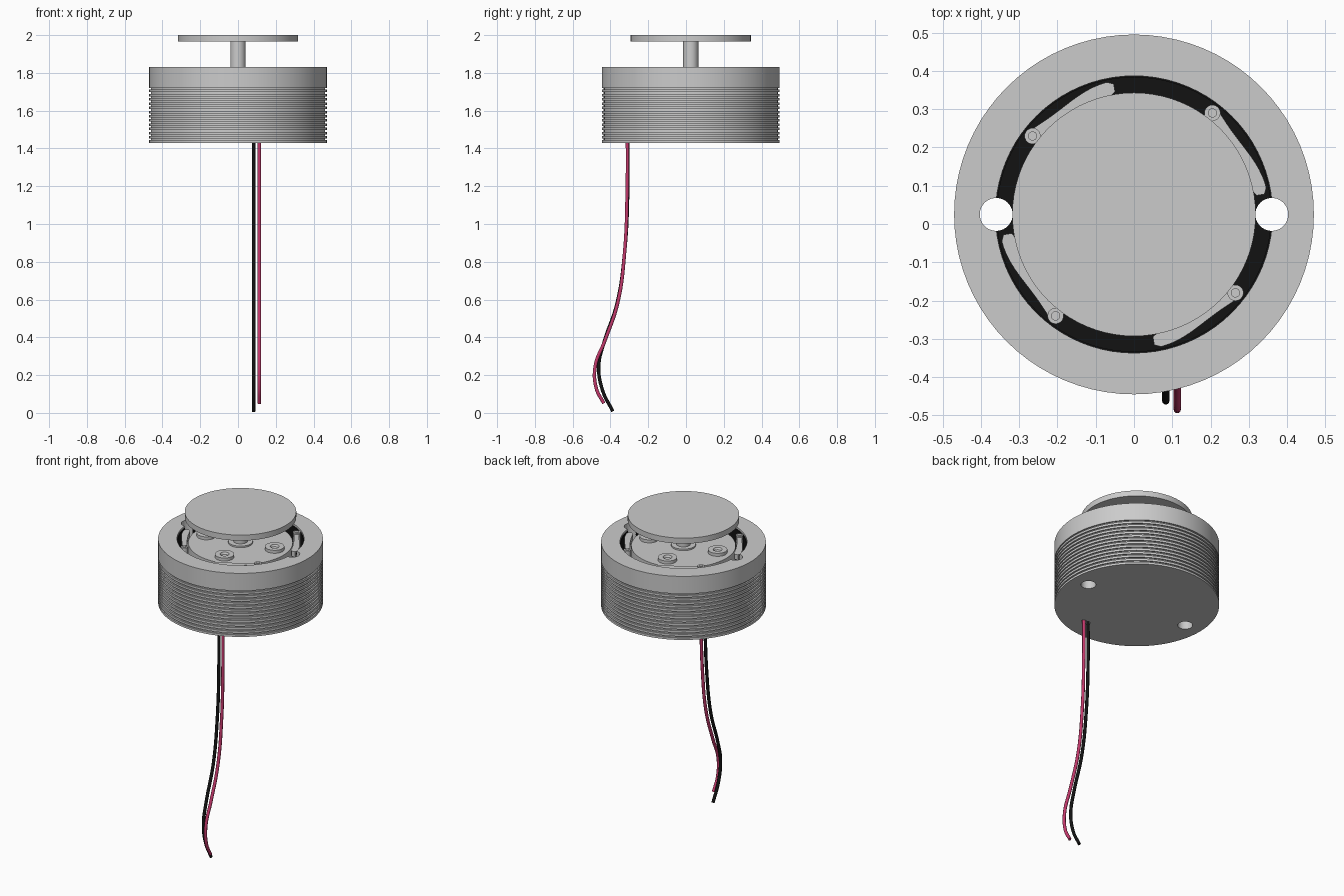
import bpy, bmesh
from math import sin, cos, pi, radians

if "Cube" in bpy.data.objects:
    bpy.data.objects.remove(bpy.data.objects["Cube"])

CY = 0.025          # body axis sits slightly behind the origin
SEG = 80


def material(name, rgb):
    m = bpy.data.materials.new(name)
    m.diffuse_color = (*rgb, 1)
    m.use_nodes = True
    m.node_tree.nodes["Principled BSDF"].inputs["Base Color"].default_value = m.diffuse_color
    return m


BLACK = material("black", (0.006, 0.006, 0.006))
RED = material("red", (0.55, 0.04, 0.15))


def finish(bm, name, mat=None):
    bmesh.ops.recalc_face_normals(bm, faces=bm.faces)
    me = bpy.data.meshes.new(name)
    bm.to_mesh(me)
    bm.free()
    ob = bpy.data.objects.new(name, me)
    bpy.context.collection.objects.link(ob)
    if mat:
        me.materials.append(mat)
    return ob


def smooth(ob):
    bpy.ops.object.select_all(action='DESELECT')
    ob.select_set(True)
    bpy.context.view_layer.objects.active = ob
    bpy.ops.object.shade_smooth_by_angle(angle=radians(30))
    return ob


def lathe(name, prof, x=0, y=CY, seg=SEG, mat=None, closed=False):
    """Revolve (radius, z) points; radius 0 becomes a single pole vertex."""
    bm = bmesh.new()
    rings = []
    for r, z in prof:
        if r == 0:
            rings.append([bm.verts.new((x, y, z))] * seg)
        else:
            rings.append([bm.verts.new((x + r * cos(2 * pi * i / seg),
                                        y + r * sin(2 * pi * i / seg), z)) for i in range(seg)])
    pairs = list(zip(rings, rings[1:])) + ([(rings[-1], rings[0])] if closed else [])
    for a, b in pairs:
        for i in range(seg):
            j = (i + 1) % seg
            bm.faces.new(list(dict.fromkeys((a[i], a[j], b[j], b[i]))))
    return finish(bm, name, mat)


def cyl(name, r, z0, z1, x=0, y=CY, seg=SEG, mat=None):
    return lathe(name, [(0, z0), (r, z0), (r, z1), (0, z1)], x, y, seg, mat)


def cut(ob, cutters):
    for c in cutters:
        c.hide_render = True
        m = ob.modifiers.new("cut", 'BOOLEAN')
        m.operation, m.solver, m.object = 'DIFFERENCE', 'EXACT', c
        bpy.context.view_layer.objects.active = ob
        bpy.ops.object.modifier_apply(modifier=m.name)


# ribbed housing with an open cavity
BOT, BAND, TOP, R, FLOOR = 1.43, 1.72, 1.83, 0.47, 1.62
prof = [(0, BOT)]
ribs = 13
pitch = (BAND - BOT) / ribs
for i in range(ribs):
    z = BOT + i * pitch
    prof += [(R, z), (R, z + 0.6 * pitch), (R - 0.009, z + 0.6 * pitch), (R - 0.009, z + pitch)]
prof += [(R, BAND), (R, TOP), (0.362, TOP), (0.362, FLOOR), (0, FLOOR)]
housing = lathe("housing", prof)

# black lining of the cavity
lining = lathe("cavity_lining", [(0.29, FLOOR - 0.01), (0.366, FLOOR - 0.01), (0.366, TOP - 0.012),
                                 (0.358, TOP - 0.012), (0.358, FLOOR + 0.02), (0.29, FLOOR + 0.02)],
               mat=BLACK, closed=True)

# mounting holes and wire exits
holes = [cyl("hole_cutter", 0.043, 1.3, 1.95, x=s * 0.36, seg=40) for s in (-1, 1)]
exits = [cyl("wire_exit_cutter", 0.0145, 1.3, 1.5, x=x, y=-0.31, seg=20) for x in (0.083, 0.113)]
cut(housing, holes + exits)
cut(lining, holes)
for c in holes + exits:
    bpy.data.objects.remove(c)
smooth(housing)
smooth(lining)

# inner core, shaft and top disc
smooth(cyl("inner_core", 0.298, FLOOR - 0.01, 1.805))
smooth(cyl("shaft", 0.04, 1.79, 1.97, seg=40))
smooth(lathe("shaft_collar", [(0.03, 1.80), (0.07, 1.80), (0.07, 1.815), (0.03, 1.815)], seg=40, closed=True))
smooth(cyl("top_disc", 0.318, 1.965, 2.0))


def arm(name, a0):
    """Curved leaf from a pivot pin sweeping clockwise to a rounded tip."""
    n, bm = 16, bmesh.new()
    outer, inner = [], []
    for i in range(n + 1):
        t = i / n
        a = radians(a0 - 43.5 * t)
        ro = 0.352 - 0.030 * sin(pi * t) * (1 - t) + 0.001 * t
        ri = 0.316 - 0.012 * sin(pi * t)
        if i == n:
            ro, ri = ro - 0.008, ri + 0.008
        outer.append((ro * cos(a), CY + ro * sin(a)))
        inner.append((ri * cos(a), CY + ri * sin(a)))
    lo = [[bm.verts.new((*p, 1.785)) for p in side] for side in (outer, inner)]
    hi = [[bm.verts.new((*p, 1.818)) for p in side] for side in (outer, inner)]
    for i in range(n):
        for a, b in ((lo[0], lo[1]), (hi[0], hi[1]), (lo[0], hi[0]), (lo[1], hi[1])):
            bm.faces.new((a[i], a[i + 1], b[i + 1], b[i]))
    for i in (0, n):
        bm.faces.new((lo[0][i], lo[1][i], hi[1][i], hi[0][i]))
    return smooth(finish(bm, name))


# four pivoting arms, their pins and the screw bosses
for k in range(4):
    a = 52.3 + 90 * k
    arm(f"arm_{k + 1}", a)
    px, py = 0.335 * cos(radians(a)), CY + 0.335 * sin(radians(a))
    smooth(lathe(f"arm_pin_{k + 1}", [(0, FLOOR), (0.021, FLOOR), (0.021, 1.826), (0.012, 1.826),
                                      (0.012, 1.83), (0, 1.83)], px, py, 24))
    b = radians(10 + 90 * k)
    smooth(lathe(f"screw_boss_{k + 1}", [(0, 1.80), (0.055, 1.80), (0.055, 1.824), (0.026, 1.824),
                                         (0.020, 1.812), (0, 1.812)],
                 0.215 * cos(b), CY + 0.215 * sin(b), 32))


# lead wires
def wire(name, x, pts, mat):
    cu = bpy.data.curves.new(name, 'CURVE')
    cu.dimensions = '3D'
    cu.bevel_depth, cu.bevel_resolution, cu.resolution_u = 0.0095, 3, 8
    cu.use_fill_caps = True
    sp = cu.splines.new('BEZIER')
    sp.bezier_points.add(len(pts) - 1)
    for bp, (y, z) in zip(sp.bezier_points, pts):
        bp.co = (x, y, z)
        bp.handle_left_type = bp.handle_right_type = 'AUTO'
    cu.materials.append(mat)
    ob = bpy.data.objects.new(name, cu)
    bpy.context.collection.objects.link(ob)


wire("black_wire", 0.083, [(-0.31, 1.49), (-0.308, 1.2), (-0.325, 0.85), (-0.365, 0.58),
                           (-0.435, 0.37), (-0.462, 0.25), (-0.442, 0.12), (-0.387, 0.008)], BLACK)
wire("red_wire", 0.113, [(-0.31, 1.49), (-0.311, 1.2), (-0.325, 0.85), (-0.362, 0.58),
                         (-0.43, 0.38), (-0.48, 0.25), (-0.475, 0.13), (-0.435, 0.05)], RED)
